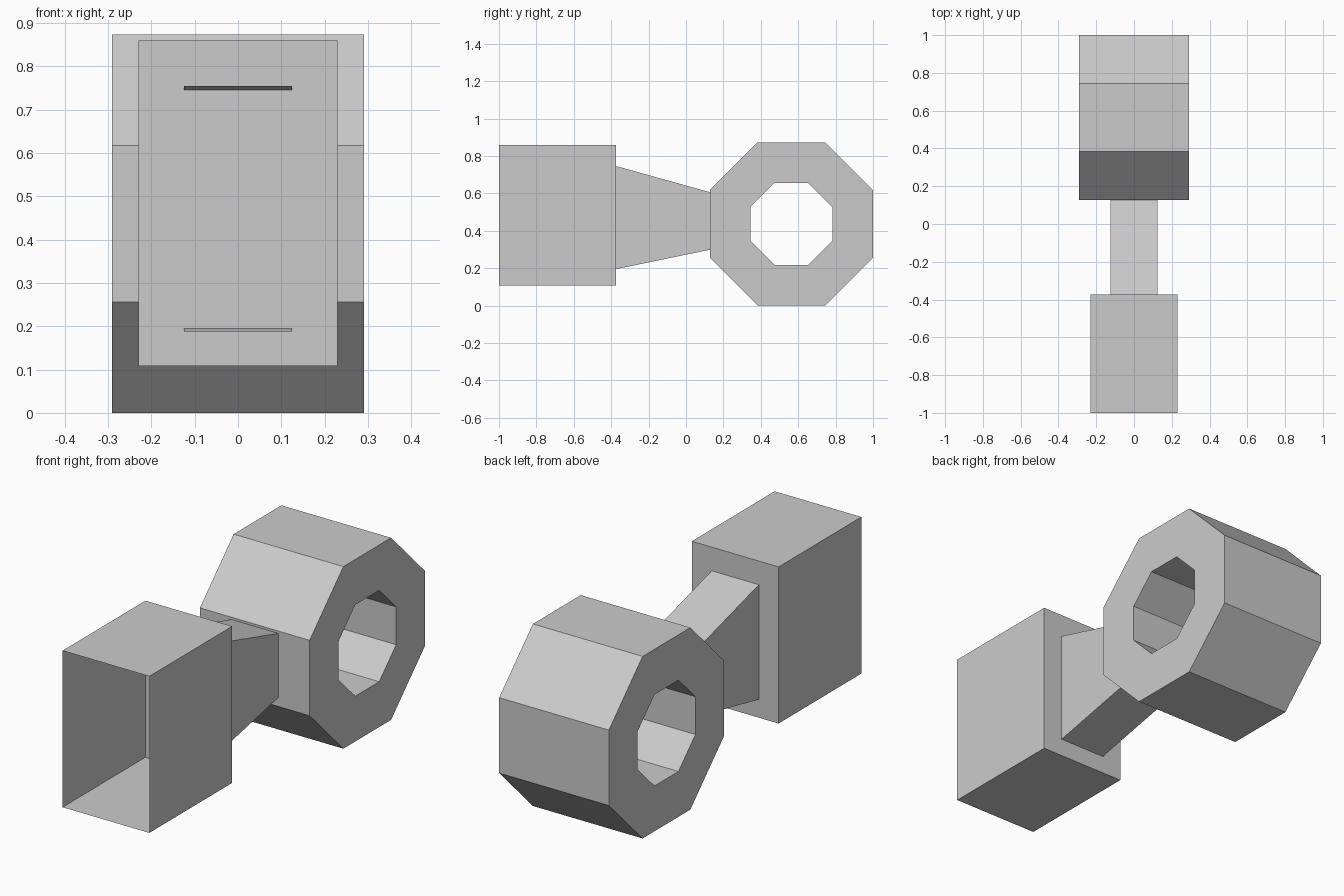
import bpy, bmesh, math

if "Cube" in bpy.data.objects:
    bpy.data.objects.remove(bpy.data.objects["Cube"])

grey = bpy.data.materials.new("light_grey")
grey.diffuse_color = (0.6, 0.6, 0.6, 1)
grey.use_nodes = True
grey.node_tree.nodes["Principled BSDF"].inputs["Base Color"].default_value = grey.diffuse_color


def build(name, rings, pairs):
    """Bridge consecutive loops of points with quads; pairs lists loops to join."""
    bm = bmesh.new()
    loops = [[bm.verts.new(p) for p in ring] for ring in rings]
    for a, b in pairs:
        n = len(loops[a])
        for i in range(n):
            j = (i + 1) % n
            bm.faces.new((loops[a][i], loops[a][j], loops[b][j], loops[b][i]))
    return bm, loops


def finish(name, bm):
    bmesh.ops.recalc_face_normals(bm, faces=bm.faces)
    mesh = bpy.data.meshes.new(name)
    bm.to_mesh(mesh)
    bm.free()
    mesh.materials.append(grey)
    bpy.context.collection.objects.link(bpy.data.objects.new(name, mesh))


def rect(y, half_width, low, high):
    w = half_width
    return [(-w, y, low), (w, y, low), (w, y, high), (-w, y, high)]


def octagon(x, apothem):
    r = apothem / math.cos(math.pi / 8)
    angles = [math.pi / 8 + k * math.pi / 4 for k in range(8)]
    return [(x, 0.5635 + r * math.cos(a), 0.4365 + r * math.sin(a)) for a in angles]


# Thin-walled box, open at the front
bm, loops = build("open_box", [rect(-1, 0.23, 0.108, 0.859),
                               rect(-0.373, 0.23, 0.108, 0.859)], [(0, 1)])
bm.faces.new(loops[1])
finish("open_box", bm)

# Tapered open neck, poking slightly through the back wall of the box
bm, loops = build("neck", [rect(-0.407, 0.125, 0.188, 0.755),
                           rect(0.16, 0.125, 0.305, 0.597)], [(0, 1)])
finish("neck", bm)

# Eight-sided ring with an eight-sided hole
bm, loops = build("ring", [octagon(-0.291, 0.4365), octagon(0.291, 0.4365),
                           octagon(0.291, 0.219), octagon(-0.291, 0.219)],
                  [(0, 1), (1, 2), (2, 3), (3, 0)])
finish("ring", bm)
